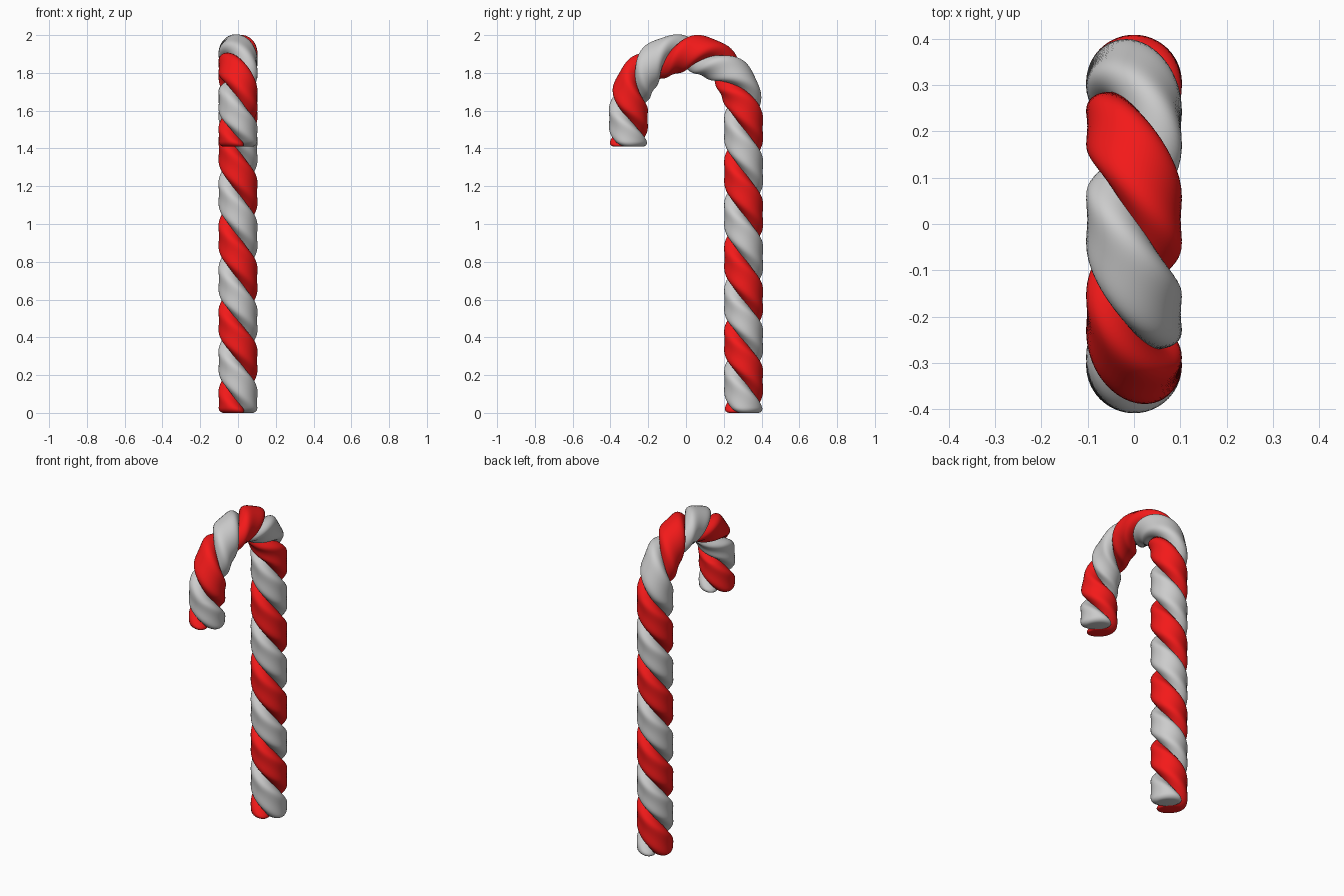
import bpy, bmesh, math
from mathutils import Vector

if "Cube" in bpy.data.objects:
    bpy.data.objects.remove(bpy.data.objects["Cube"])

LEG, RAD, TIP = 1.6, 0.305, 1.41          # shaft height, hook radius, height of hook tip
ARC = math.pi * RAD
END = LEG + ARC + (LEG - TIP)
# path length -> twist angle in degrees
TWIST = [(0, 225), (0.17, 360), (0.595, 720), (1.05, 1080), (1.505, 1440),
         (1.96, 1800), (2.40, 2160), (END, 2475)]


def path(s):
    """Centre point and outward direction of the cane at length s."""
    if s < LEG:
        return Vector((0, RAD, s)), Vector((0, 1, 0))
    if s < LEG + ARC:
        a = (s - LEG) / RAD
        n = Vector((0, math.cos(a), math.sin(a)))
        return Vector((0, 0, LEG)) + n * RAD, n
    return Vector((0, -RAD, LEG - (s - LEG - ARC))), Vector((0, -1, 0))


def twist(s):
    for (s0, a0), (s1, a1) in zip(TWIST, TWIST[1:]):
        if s <= s1 + 1e-6:
            return math.radians(a0 + (a1 - a0) * (s - s0) / (s1 - s0))
    return math.radians(TWIST[-1][1])


def strand(name, phase, color=None):
    offset, thick, wide, sides = 0.041, 0.06, 0.086, 40
    bevel, steps = 0.028, 300
    # stations: rounded ends plus even spacing between them
    round_s = [bevel * (1 - math.cos(math.pi / 2 * i / 6)) for i in range(6)]
    stations = round_s + [bevel + (END - 2 * bevel) * i / steps for i in range(steps + 1)]
    stations += [END - s for s in reversed(round_s)]
    bm = bmesh.new()
    rings = []
    for s in stations:
        d = min(s, END - s, bevel)
        inset = bevel * (1 - math.sqrt(max(0, 1 - (1 - d / bevel) ** 2)))
        p, n = path(s)
        a = twist(s) + phase
        x = Vector((1, 0, 0))
        r = n * math.cos(a) + x * math.sin(a)
        t = x * math.cos(a) - n * math.sin(a)
        ring = []
        for k in range(sides):
            u = 2 * math.pi * k / sides
            ring.append(bm.verts.new(p + r * (offset + (thick - inset) * math.cos(u))
                                     + t * (wide - inset) * math.sin(u)))
        rings.append(ring)
    for a, b in zip(rings, rings[1:]):
        for k in range(sides):
            j = (k + 1) % sides
            bm.faces.new((a[k], a[j], b[j], b[k]))
    bm.faces.new(rings[0])
    bm.faces.new(rings[-1])
    bmesh.ops.recalc_face_normals(bm, faces=bm.faces)
    me = bpy.data.meshes.new(name)
    bm.to_mesh(me)
    bm.free()
    ob = bpy.data.objects.new(name, me)
    bpy.context.collection.objects.link(ob)
    if color:
        mat = bpy.data.materials.new(name + "_colour")
        mat.diffuse_color = color
        mat.use_nodes = True
        mat.node_tree.nodes["Principled BSDF"].inputs["Base Color"].default_value = mat.diffuse_color
        me.materials.append(mat)
    bpy.ops.object.select_all(action='DESELECT')
    ob.select_set(True)
    bpy.context.view_layer.objects.active = ob
    bpy.ops.object.shade_smooth_by_angle(angle=math.radians(40))


# Two twisted strands of the cane
strand("red_strand", 0, (0.9, 0.01, 0.01, 1))
strand("white_strand", math.pi)
